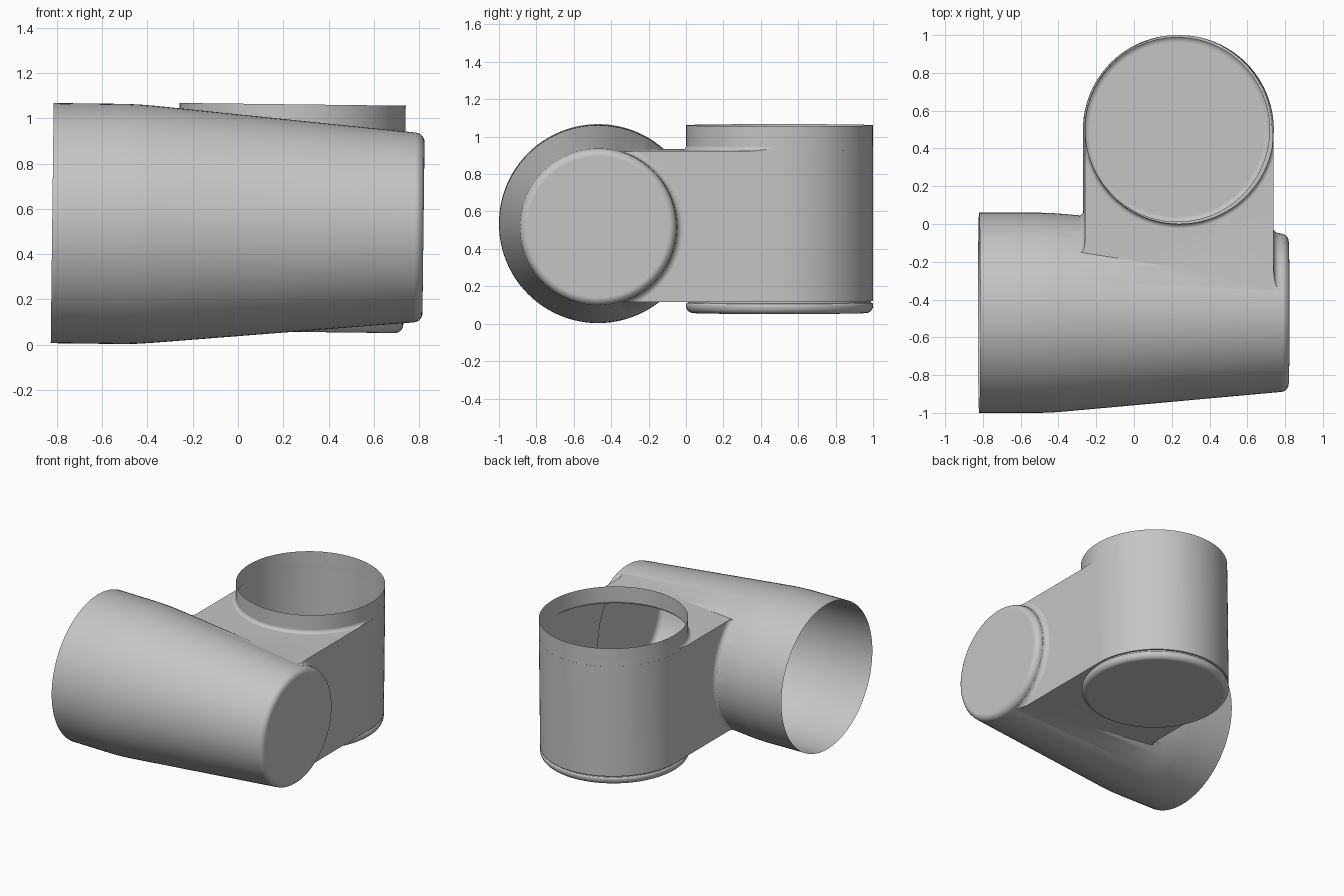
import bpy, bmesh
from math import sin, cos, pi, radians
from mathutils import Matrix, Vector

SEGMENTS = 96
TUBE_Y, TUBE_Z = -0.47, 0.527      # axis of the sideways tube
POST_X, POST_Y = 0.235, 0.5        # axis of the upright socket
LOW, HIGH, RIM = 0.125, 0.932, 1.064

old = bpy.data.objects.get("Cube")
if old:
    bpy.data.objects.remove(old, do_unlink=True)

grey = bpy.data.materials.new("light grey")
grey.use_nodes = True
grey.diffuse_color = (0.56, 0.56, 0.56, 1)
grey.node_tree.nodes["Principled BSDF"].inputs["Base Color"].default_value = grey.diffuse_color


def make_object(name, bm):
    bmesh.ops.recalc_face_normals(bm, faces=bm.faces)
    mesh = bpy.data.meshes.new(name)
    bm.to_mesh(mesh)
    bm.free()
    mesh.materials.append(grey)
    obj = bpy.data.objects.new(name, mesh)
    bpy.context.collection.objects.link(obj)
    return obj


def arc(r, h, size, start, end, steps=6):
    """Rounded part of a profile, as (radius, height) points."""
    angles = [radians(start + (end - start) * i / steps) for i in range(steps + 1)]
    return [(r + size * cos(a), h + size * sin(a)) for a in angles]


def lathe(name, profile, matrix):
    """Closed solid turned around local z, with flat end caps."""
    bm = bmesh.new()
    rings = []
    for r, h in profile:
        angles = [2 * pi * i / SEGMENTS for i in range(SEGMENTS)]
        rings.append([bm.verts.new(matrix @ Vector((r * cos(a), r * sin(a), h))) for a in angles])
    for a, b in zip(rings, rings[1:]):
        for i in range(SEGMENTS):
            j = (i + 1) % SEGMENTS
            bm.faces.new((a[i], a[j], b[j], b[i]))
    bm.faces.new(rings[0])
    bm.faces.new(rings[-1])
    return make_object(name, bm)


def round_backed_block(name, radius, front, low, high):
    """Block with a half-round back, following the socket."""
    half = SEGMENTS // 2
    outline = [(POST_X + radius * cos(pi * i / half), POST_Y + radius * sin(pi * i / half))
               for i in range(half + 1)]
    outline += [(POST_X - radius, front), (POST_X + radius, front)]
    bm = bmesh.new()
    base = bm.faces.new([bm.verts.new((x, y, low)) for x, y in outline])
    top = bmesh.ops.extrude_face_region(bm, geom=[base])["geom"]
    bmesh.ops.translate(bm, vec=(0, 0, high - low),
                        verts=[v for v in top if isinstance(v, bmesh.types.BMVert)])
    # extruding keeps the base when it has no neighbours; ensure a closed solid
    if not any(all(abs(v.co.z - low) < 1e-5 for v in f.verts) for f in bm.faces):
        bmesh.ops.holes_fill(bm, edges=bm.edges, sides=0)
    return make_object(name, bm)


def combine(target, other, operation):
    mod = target.modifiers.new(operation.lower(), "BOOLEAN")
    mod.operation, mod.solver, mod.object = operation, "EXACT", other
    bpy.context.view_layer.objects.active = target
    bpy.ops.object.modifier_apply(modifier=mod.name)
    bpy.data.objects.remove(other, do_unlink=True)


along_x = Matrix.Translation((0, TUBE_Y, TUBE_Z)) @ Matrix.Rotation(pi / 2, 4, "Y")
upright = Matrix.Translation((POST_X, POST_Y, 0))

# Tapered tube with a rounded closed end
housing = lathe("elbow_housing",
                [(0.53, -0.82), (0.53, -0.5), (0.528, -0.44), (0.523, -0.37)]
                + arc(0.377, 0.777, 0.042, 5, 90), along_x)

# Bridge between the tube and the socket
combine(housing, round_backed_block("bridge", 0.5, TUBE_Y, LOW, HIGH), "UNION")

# Upright socket with a fillet where it meets the bridge
fillet = 0.025
socket = lathe("socket", [(0.499 + fillet, 0.6)]
               + arc(0.499 + fillet, HIGH + fillet, fillet, 270, 180)
               + [(0.499, RIM)], upright)
combine(socket, round_backed_block("socket_limit", 0.4995, -0.3, 0.5, 1.2), "INTERSECT")
combine(housing, socket, "UNION")

# Rounded lip under the socket, with a fine groove above it
lip = lathe("bottom_lip", arc(0.462, 0.098, 0.038, 270, 360)
            + arc(0.488, 0.104, 0.012, 0, 90, 3)
            + [(0.487, 0.14)], upright)
combine(housing, lip, "UNION")

# Fillets along the sides of the bridge where it meets the tube
blend = 0.035
left_r, right_r = 0.512, 0.421
saddle = lathe("side_fillets", [(0.3, POST_X - 0.5 - blend)]
               + arc(left_r + blend, POST_X - 0.5 - blend, blend, 180, 90)
               + arc(right_r + blend, POST_X + 0.5 + blend, blend, 270, 180)
               + [(0.3, POST_X + 0.5 + blend)], along_x)
combine(saddle, round_backed_block("fillet_limit", 0.7, TUBE_Y, LOW + 0.001, HIGH - 0.001),
        "INTERSECT")
combine(housing, saddle, "UNION")

# Open the mouth of the tube and the top of the socket
bm = bmesh.new()
bm.from_mesh(housing.data)
ends = [f for f in bm.faces
        if all(v.co.x < -0.819 for v in f.verts) or all(v.co.z > RIM - 0.0005 for v in f.verts)]
ends = [f for f in ends if f.normal.x < -0.9 or f.normal.z > 0.9]
bmesh.ops.delete(bm, geom=ends, context="FACES")

# The whole part leans very slightly about its middle
bmesh.ops.rotate(bm, verts=bm.verts, cent=(0, 0, 0.535), matrix=Matrix.Rotation(radians(0.7), 3, "Y"))
bm.to_mesh(housing.data)
bm.free()

bpy.ops.object.select_all(action="DESELECT")
housing.select_set(True)
bpy.context.view_layer.objects.active = housing
bpy.ops.object.shade_smooth_by_angle(angle=radians(30))
weighted = housing.modifiers.new("clean shading", "WEIGHTED_NORMAL")
weighted.keep_sharp = True
